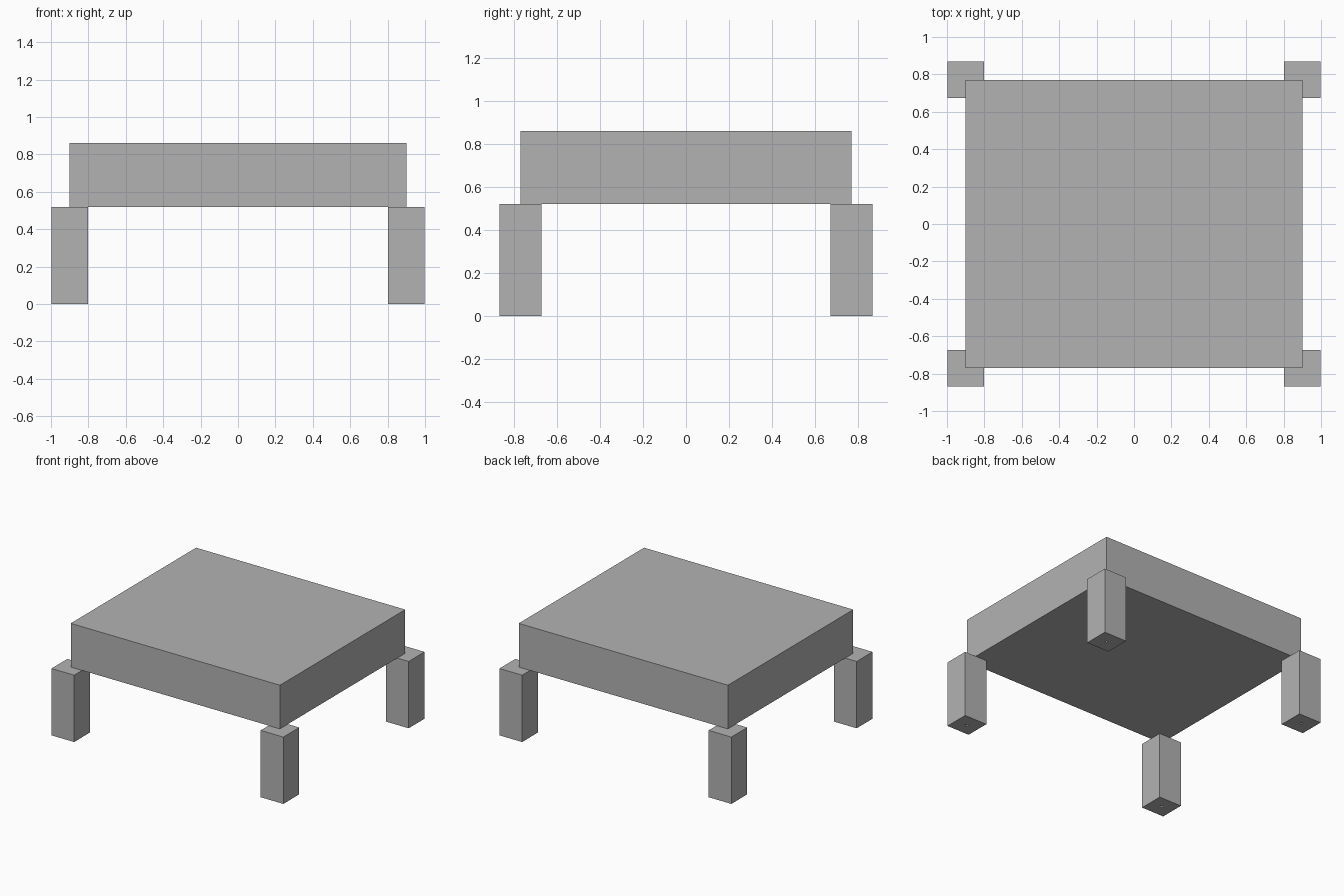
import bpy
import bmesh
from mathutils import Matrix, Vector

if "Cube" in bpy.data.objects:
    bpy.data.objects.remove(bpy.data.objects["Cube"], do_unlink=True)

# Plain grey for every part
grey = bpy.data.materials.new("grey")
grey.use_nodes = True
colour = (0.45, 0.45, 0.45, 1)
grey.diffuse_color = colour
grey.node_tree.nodes["Principled BSDF"].inputs["Base Color"].default_value = colour

LEG_HEIGHT = 0.52
LEG_WIDTH = 0.195
TOP_HEIGHT = 0.86
CORNER = Vector((0.9, 0.77, 0))   # slab corners sit over the leg centres


def add_box(bm, size, bottom):
    """Box centred on the z axis, standing on the given height."""
    place = Matrix.Translation((0, 0, bottom + size[2] / 2))
    bmesh.ops.create_cube(bm, size=1, matrix=place @ Matrix.Diagonal((*size, 1)))


def finish(bm, name, location=(0, 0, 0)):
    bmesh.ops.recalc_face_normals(bm, faces=bm.faces)
    mesh = bpy.data.meshes.new(name)
    bm.to_mesh(mesh)
    bm.free()
    mesh.materials.append(grey)
    obj = bpy.data.objects.new(name, mesh)
    obj.location = location
    bpy.context.collection.objects.link(obj)


def build_leg(name, location):
    """Square post with a blind pilot hole in its underside."""
    bm = bmesh.new()
    add_box(bm, (LEG_WIDTH, LEG_WIDTH, LEG_HEIGHT), 0)
    underside = min(bm.faces, key=lambda f: f.calc_center_median().z)
    outline = list(underside.edges)
    bmesh.ops.delete(bm, geom=[underside], context='FACES_ONLY')
    ring = bmesh.ops.create_circle(bm, segments=16, radius=0.01)["verts"]
    rim = list({e for v in ring for e in v.link_edges})
    bmesh.ops.triangle_fill(bm, edges=outline + rim, use_beauty=True)
    # Hole wall and closed end
    wall = bmesh.ops.extrude_edge_only(bm, edges=rim)["geom"]
    end = [g for g in wall if isinstance(g, bmesh.types.BMVert)]
    bmesh.ops.translate(bm, verts=end, vec=(0, 0, 0.2))
    bmesh.ops.contextual_create(
        bm, geom=[g for g in wall if isinstance(g, bmesh.types.BMEdge)
                  and all(v in end for v in g.verts)])
    finish(bm, name, location)


# Slab top
slab = bmesh.new()
add_box(slab, (CORNER.x * 2, CORNER.y * 2, TOP_HEIGHT - LEG_HEIGHT), LEG_HEIGHT)
finish(slab, "slab_top")

# Four corner legs
for side, sx in (("left", 1), ("right", -1)):
    for end, sy in (("front", -1), ("back", 1)):
        build_leg(f"{end}_{side}_leg", (sx * CORNER.x, sy * CORNER.y, 0))
